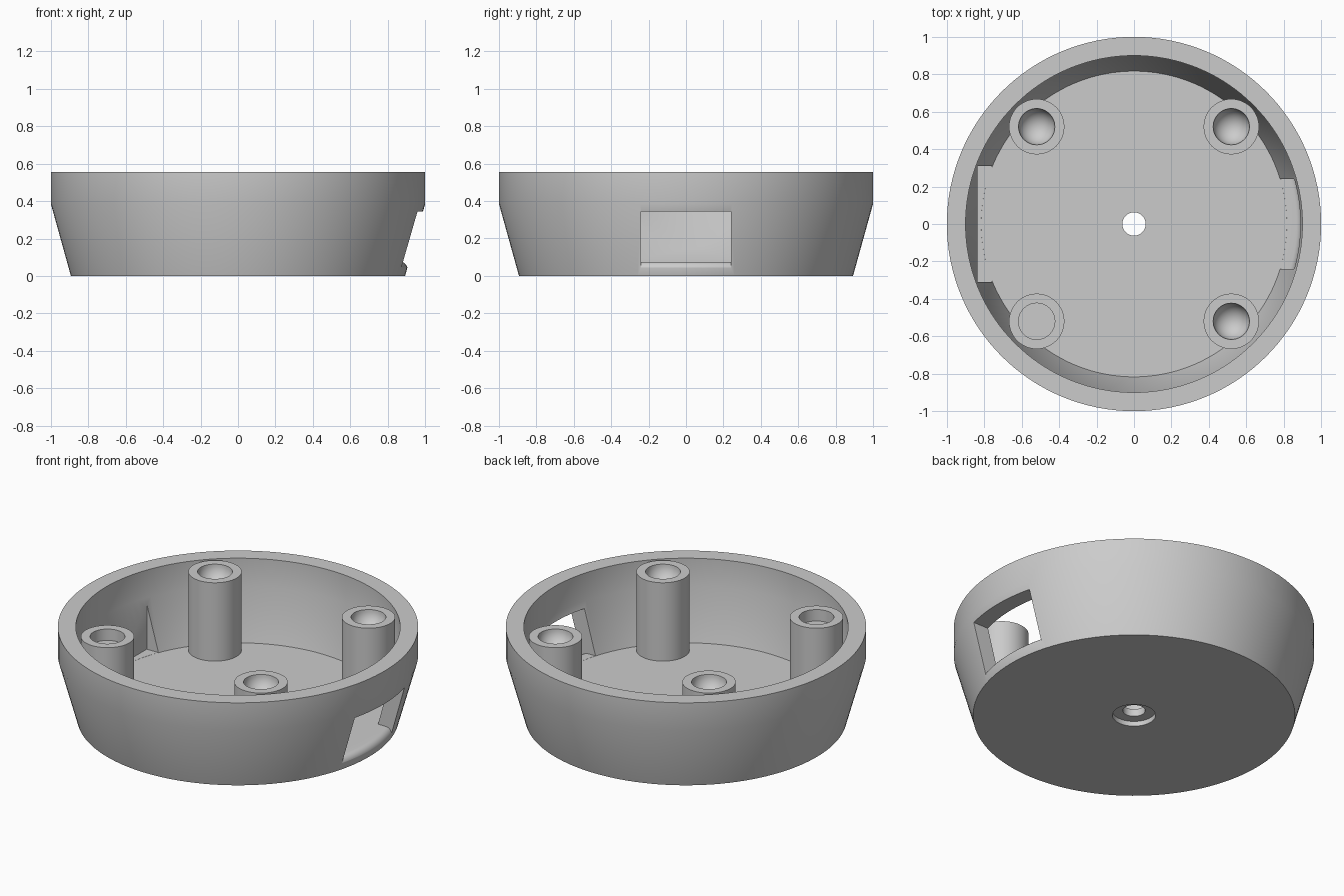
import bpy, bmesh
from math import sin, cos, pi, sqrt, radians

cube = bpy.data.objects.get("Cube")
if cube:
    bpy.data.objects.remove(cube, do_unlink=True)

grey = bpy.data.materials.new("plain_grey")
grey.use_nodes = True
colour = (0.6, 0.6, 0.6, 1)
grey.diffuse_color = colour
grey.node_tree.nodes["Principled BSDF"].inputs["Base Color"].default_value = colour

FLOOR, RIM = 0.075, 0.555


def make_object(name, bm, location=(0, 0, 0)):
    bmesh.ops.recalc_face_normals(bm, faces=bm.faces[:])
    mesh = bpy.data.meshes.new(name)
    bm.to_mesh(mesh)
    bm.free()
    mesh.materials.append(grey)
    obj = bpy.data.objects.new(name, mesh)
    obj.location = location
    bpy.context.collection.objects.link(obj)
    return obj


def select(obj):
    bpy.ops.object.select_all(action="DESELECT")
    obj.select_set(True)
    bpy.context.view_layer.objects.active = obj


def smooth(obj):
    select(obj)
    bpy.ops.object.shade_smooth_by_angle(angle=radians(30))


def lathe(name, profile, steps, closed, location=(0, 0, 0)):
    """Spin an (r, z) profile round the z axis."""
    bm = bmesh.new()
    verts = [bm.verts.new((r, 0, z)) for r, z in profile]
    pairs = list(zip(verts, verts[1:]))
    if closed:
        pairs.append((verts[-1], verts[0]))
    edges = [bm.edges.new(p) for p in pairs]
    bmesh.ops.spin(bm, geom=verts + edges, axis=(0, 0, 1), cent=(0, 0, 0),
                   angle=2 * pi, steps=steps, use_merge=True)
    bmesh.ops.remove_doubles(bm, verts=bm.verts[:], dist=1e-5)
    return make_object(name, bm, location)


def arc_cutter(name, profile, half_width, side, slices):
    """Sweep an (r, z) profile across y; each point follows its own circle."""
    bm = bmesh.new()
    rings = []
    for i in range(slices + 1):
        y = half_width * (2 * i / slices - 1)
        rings.append([bm.verts.new((side * sqrt(r * r - y * y), y, z)) for r, z in profile])
    n = len(profile)
    for a, b in zip(rings, rings[1:]):
        for j in range(n):
            k = (j + 1) % n
            bm.faces.new((a[j], a[k], b[k], b[j]))
    bm.faces.new(rings[0])
    bm.faces.new(rings[-1])
    return make_object(name, bm)


def cut(obj, cutter):
    cutter.hide_render = True
    select(obj)
    mod = obj.modifiers.new("cut", "BOOLEAN")
    mod.operation, mod.solver, mod.object = "DIFFERENCE", "EXACT", cutter
    bpy.ops.object.modifier_apply(modifier=mod.name)
    bpy.data.objects.remove(cutter, do_unlink=True)


# Round shell with a centre hole, counterbored from below
shell = lathe("round_shell", [
    (0.062, 0.03), (0.12, 0.03), (0.12, 0), (0.893, 0), (1, 0.385), (1, RIM),
    (0.9, RIM), (0.9, 0.385), (0.817, FLOOR), (0.062, FLOOR)], 128, True)

# Side window with a rounded sill
base = FLOOR + 0.0005
sill = [(0.868 + 0.038 * sin(t * pi / 12), base - 0.04 * (1 - cos(t * pi / 12)))
        for t in range(7)]
window = [(0.7, base)] + sill + [(1.2, sill[-1][1]), (1.2, 0.345), (0.7, 0.345)]
cut(shell, arc_cutter("window_cutter", window, 0.24, 1, 16))

# Flat-backed pocket in the opposite inner wall
bm = bmesh.new()
bmesh.ops.create_cube(bm, size=1)
bmesh.ops.scale(bm, vec=(0.2, 0.62, 0.42), verts=bm.verts)
bmesh.ops.translate(bm, vec=(-0.735, 0, base + 0.21), verts=bm.verts)
cut(shell, make_object("pocket_cutter", bm))
smooth(shell)

# Four posts: three with rounded sockets, one with a flat-bottomed socket
SOCKET, POST = 0.097, 0.148
outer = [(POST, FLOOR - 0.02), (POST, RIM)]
dish = [(SOCKET * cos(t * pi / 20), RIM - SOCKET * sin(t * pi / 20)) for t in range(10)]
dish.append((0, RIM - SOCKET))
flat = [(SOCKET, RIM), (SOCKET, RIM - 0.07), (0, RIM - 0.07)]
for x, x_name in ((0.52, "left"), (-0.52, "right")):
    for y, y_name in ((-0.52, "front"), (0.52, "back")):
        socket = flat if x < 0 and y < 0 else dish
        smooth(lathe(f"{y_name}_{x_name}_post", outer + socket, 48, False, (x, y, 0)))
